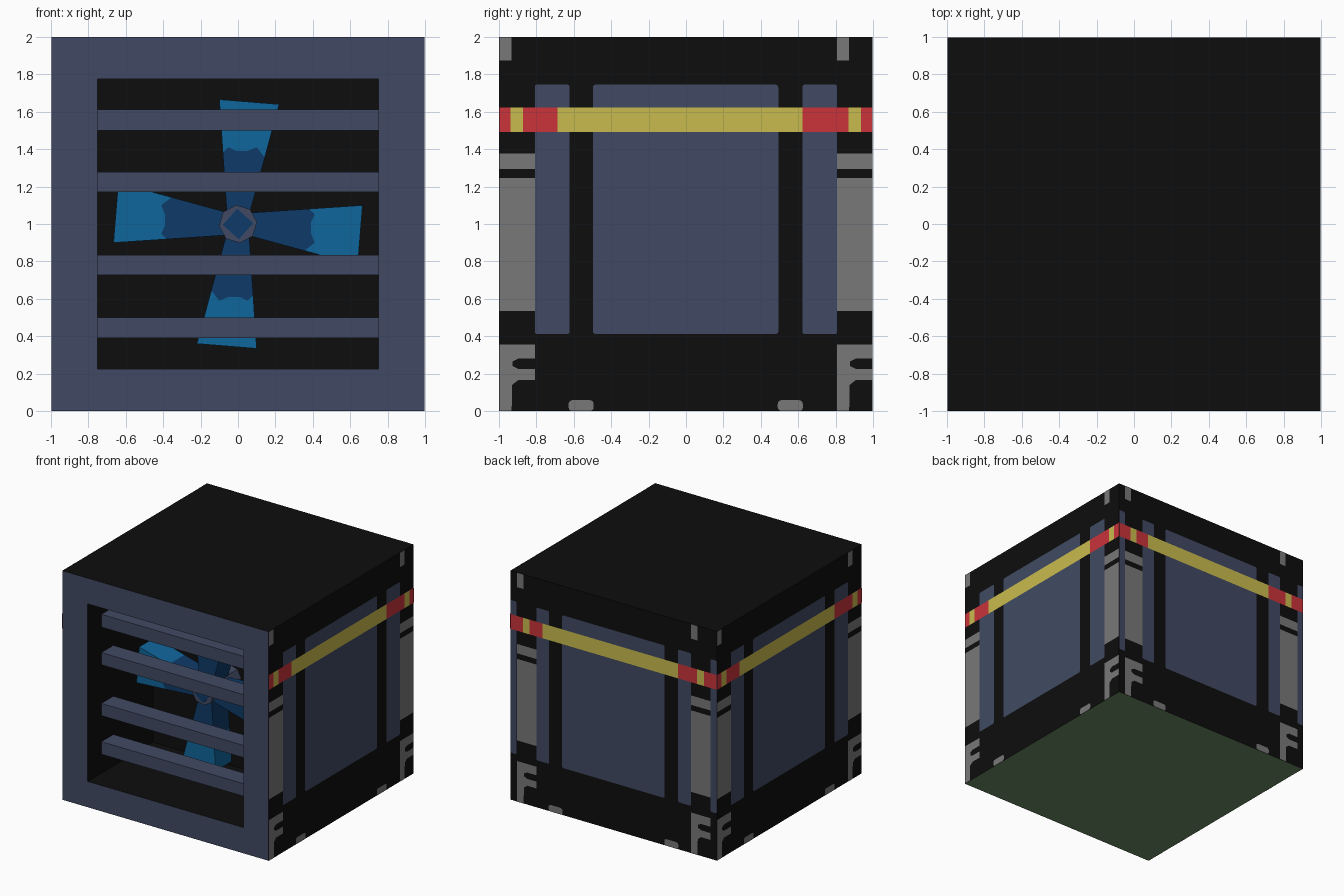
import bpy, bmesh, math
from mathutils import Matrix, Vector

if "Cube" in bpy.data.objects:
    bpy.data.objects.remove(bpy.data.objects["Cube"])


def material(name, r, g, b):
    lin = [((c / 255 + 0.055) / 1.055) ** 2.4 if c > 10 else c / 255 / 12.92 for c in (r, g, b)]
    m = bpy.data.materials.new(name)
    m.diffuse_color = (*lin, 1)
    m.use_nodes = True
    m.node_tree.nodes["Principled BSDF"].inputs["Base Color"].default_value = m.diffuse_color
    return m


BLACK = material("black", 13, 13, 13)
STEEL = material("steel blue", 65, 74, 99)
GRAY = material("gray", 120, 120, 120)
YELLOW = material("yellow", 201, 187, 78)
RED = material("red", 202, 51, 59)
BRIGHT = material("bright blue", 15, 102, 156)
DARK = material("dark blue", 14, 58, 104)
GREEN = material("underside green", 108, 138, 98)


def finish(name, bm, mats):
    me = bpy.data.meshes.new(name)
    bm.to_mesh(me)
    bm.free()
    for m in mats:
        me.materials.append(m)
    ob = bpy.data.objects.new(name, me)
    bpy.context.collection.objects.link(ob)
    return ob


def prism(name, pts, y0, y1, mat):
    """Extrude an (x, z) outline from y0 back to y1."""
    bm = bmesh.new()
    a = [bm.verts.new((x, y0, z)) for x, z in pts]
    b = [bm.verts.new((x, y1, z)) for x, z in pts]
    bm.faces.new(a)
    bm.faces.new(b[::-1])
    for i in range(len(a)):
        j = (i + 1) % len(a)
        bm.faces.new((a[j], a[i], b[i], b[j]))
    bmesh.ops.recalc_face_normals(bm, faces=bm.faces)
    return finish(name, bm, [mat])


# Casing with a recessed front opening
S = 0.997
BACK = -0.1
bm = bmesh.new()
bmesh.ops.create_cube(bm, size=2)
for v in bm.verts:
    v.co = Vector((v.co.x * S, S if v.co.y > 0 else -1, v.co.z + 1))
front = min(bm.faces, key=lambda f: f.calc_center_median().y)
for y in (-1, BACK):
    bmesh.ops.inset_individual(bm, faces=[front], thickness=0.02)
    for v in front.verts:
        v.co = Vector((math.copysign(0.752, v.co.x), y, 1.776 if v.co.z > 1 else 0.225))
bm.normal_update()
for f in bm.faces:
    c = f.calc_center_median()
    if f.normal.y < -0.9 and c.y < -0.99:
        f.material_index = 1
    elif f.normal.z < -0.9 and c.z < 0.01:
        f.material_index = 2
finish("casing", bm, [BLACK, STEEL, GREEN])

# Horizontal grille slats
for i, (z0, z1) in enumerate([(0.39, 0.5), (0.727, 0.834), (1.171, 1.278), (1.5, 1.612)]):
    prism(f"slat_{i + 1}", [(-0.752, z0), (0.752, z0), (0.752, z1), (-0.752, z1)], -0.81, -0.645, STEEL)

# Four fan blades: dark root and bright tip meeting on a wavy line
wave = [(-0.081, 0.38), (-0.05, 0.41), (-0.01, 0.39), (0.05, 0.39), (0.1, 0.41), (0.143, 0.355)]
root = [(-0.06, 0.065), *wave, (0.064, 0.065)]
tip = [*wave[::-1], (-0.1, 0.666), (0.22, 0.64)]
tip = wave + [(0.22, 0.64), (-0.1, 0.666)]
for k in range(4):
    c, s = round(math.cos(k * math.pi / 2)), round(math.sin(k * math.pi / 2))
    for part, pts, mat in (("root", root, DARK), ("tip", tip, BRIGHT)):
        turned = [(c * x + s * z, 1 - s * x + c * z) for x, z in pts]
        prism(f"blade_{part}_{k + 1}", turned, -0.45, -0.23, mat)


# Hub and its square cap
def ring(n, r, start):
    return [(r * math.cos(start + 2 * math.pi * i / n), 1 + r * math.sin(start + 2 * math.pi * i / n))
            for i in range(n)]


prism("hub", ring(8, 0.102, 0.1), -0.49, BACK, STEEL)
prism("hub_cap", ring(4, 0.082, 0.06), -0.495, -0.45, DARK)


# Painted plates on the right, back and left sides
def rect(u0, u1, z0, z1, r=0.0):
    if not r:
        return [(u0, z0), (u1, z0), (u1, z1), (u0, z1)]
    pts = []
    for i, (u, z) in enumerate([(u1 - r, z1 - r), (u0 + r, z1 - r), (u0 + r, z0 + r), (u1 - r, z0 + r)]):
        for j in range(4):
            a = math.radians(90 * i + 30 * j)
            pts.append((u + r * math.cos(a), z + r * math.sin(a)))
    return pts


def plates(name, angle, level, outlines, mat):
    bm = bmesh.new()
    for pts in outlines:
        bm.faces.new([bm.verts.new((S + 0.0015 * level, u * S, z)) for u, z in pts])
    bm.transform(Matrix.Rotation(math.radians(angle), 4, 'Z'))
    finish(name, bm, [mat])


BRACKET = [(0, 0), (0.065, 0), (0.068, 0.14), (0.1, 0.165), (0.19, 0.165), (0.19, 0.225), (0.1, 0.225),
           (0.07, 0.24), (0.07, 0.265), (0.1, 0.28), (0.19, 0.28), (0.19, 0.355), (0, 0.355)]

for side, angle in (("right", 0), ("back", 90), ("left", 180)):
    d = 0.0625 if side == "back" else 0     # the back pattern is shifted inward
    bars = [rect(-0.5, 0.495, 0.412, 1.745, 0.015)]
    grays = [rect(u, u + 0.135, 0, 0.058, 0.02) for u in (-0.63, 0.492)]
    for sgn in (-1, 1):
        spans = [(0.625, 0.81 - d)] + ([(0.94, 1.0)] if d else [])
        for p, q in spans:
            u0, u1 = sorted((sgn * p, sgn * q))
            bars.append(rect(u0, u1, 0.412, 1.745, 0.01))
        u = -1 + d if sgn < 0 else 0.81 - d     # left edge of the gray column
        grays += [rect(u, u + 0.19, 0.535, 1.247), rect(u, u + 0.19, 1.295, 1.377),
                  rect(u, u + 0.064, 1.873, 2.0), [(u + a, z) for a, z in BRACKET]]
    plates(f"{side}_panels", angle, 1, bars, STEEL)
    plates(f"{side}_gray_fittings", angle, 1, grays, GRAY)
    # Warning band with red ends
    cuts = [-1, -0.942 + d, -0.875 + d, -0.69, 0.625, 0.872 - d, 0.938 - d, 1]
    bands = [rect(a, b, 1.493, 1.622) for a, b in zip(cuts, cuts[1:])]
    plates(f"{side}_red_band", angle, 2, bands[0::2], RED)
    plates(f"{side}_yellow_band", angle, 2, bands[1::2], YELLOW)
